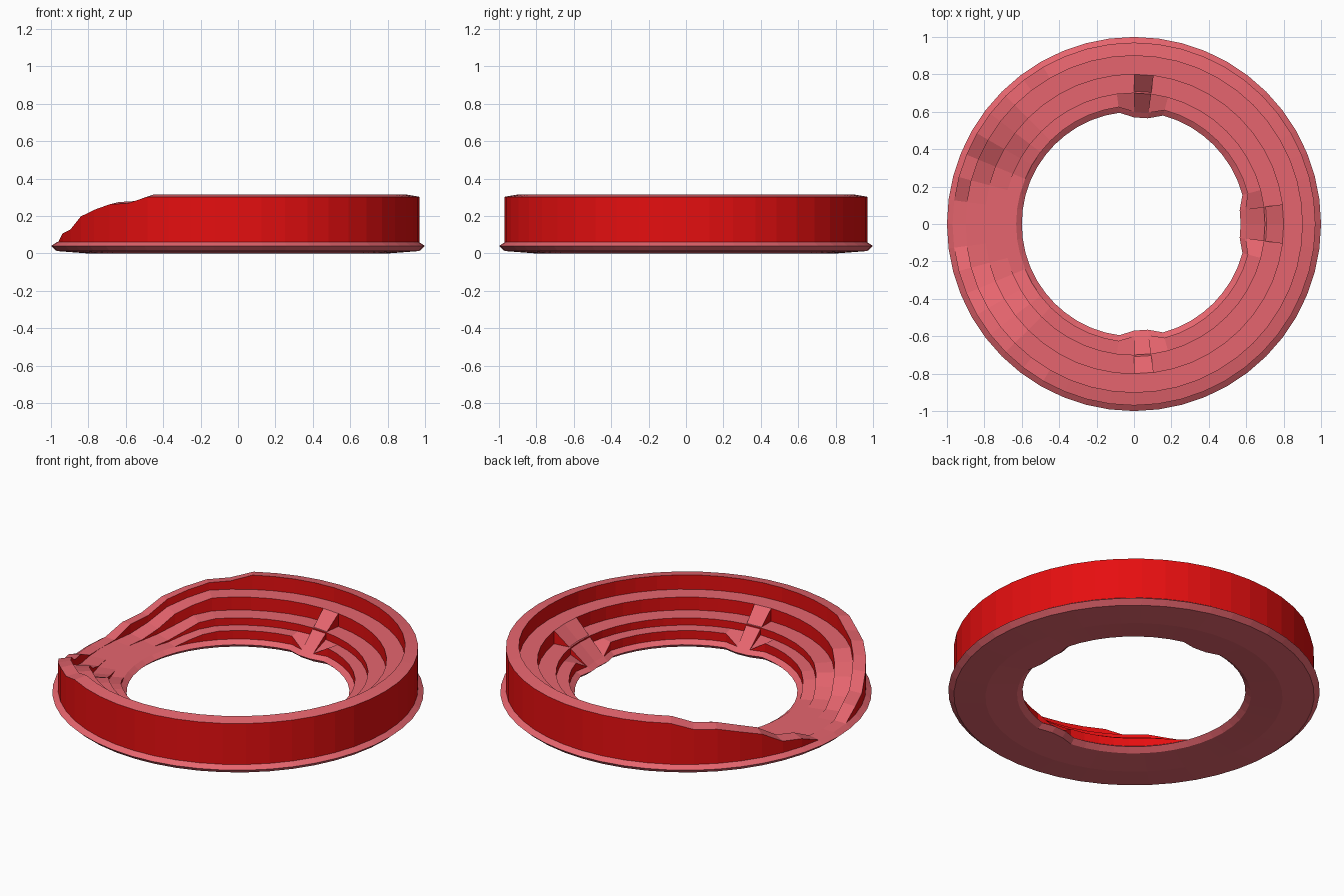
import bpy, bmesh, math

if "Cube" in bpy.data.objects:
    bpy.data.objects.remove(bpy.data.objects["Cube"])

SEG = 48
STEP = 2 * math.pi / SEG
FLOOR = 0.06

def material(name, color):
    m = bpy.data.materials.new(name)
    m.diffuse_color = (*color, 1)
    m.use_nodes = True
    m.node_tree.nodes["Principled BSDF"].inputs["Base Color"].default_value = m.diffuse_color
    return m

PINK = material("pink_stone", (0.79, 0.13, 0.156))
RED = material("red_wall", (0.79, 0.0045, 0.005))

def finish(bm, name):
    bmesh.ops.remove_doubles(bm, verts=bm.verts, dist=0.0005)
    bmesh.ops.recalc_face_normals(bm, faces=bm.faces)
    me = bpy.data.meshes.new(name)
    bm.to_mesh(me)
    bm.free()
    me.materials.append(PINK)
    me.materials.append(RED)
    ob = bpy.data.objects.new(name, me)
    bpy.context.collection.objects.link(ob)

def polar(r, i, z):
    return (r * math.cos(i * STEP), r * math.sin(i * STEP), z)

# Heights of rim and treads, by segments away from the collapsed side at -x
RIM = [0.06, 0.065, 0.12, 0.14, 0.21, 0.245, 0.275, 0.28, 0.315]
TREAD_1 = [0.06, 0.06, 0.065, 0.10, 0.165, 0.20, 0.23]
TREAD_2 = [0.06, 0.06, 0.06, 0.07, 0.10, 0.14, 0.153]
TREAD_3 = [0.06, 0.06, 0.06, 0.06, 0.08, 0.10, 0.11]

def height(table, i):
    d = abs(i - SEG // 2)
    return table[min(d, len(table) - 1)]

# Stairs as (first, last) segment; the inner lip bulges below them
STAIRS = {"back_stair": (11, 12), "right_stair": (-1, 1), "front_stair": (-12, -11)}
bulge = {i % SEG for a, b in STAIRS.values() for i in range(a, b + 1)}

def section(i):
    rim, a, b, c = (height(t, i) for t in (RIM, TREAD_1, TREAD_2, TREAD_3))
    s = 0.03 if i in bulge else 0
    return [(1.0, 0.04), (0.97, FLOOR), (0.97, max(FLOOR, rim - 0.012)), (0.9, rim),
            (0.9, a), (0.8, a), (0.8, b), (0.7, b), (0.7, c), (0.63 - s, c if not s else FLOOR),
            (0.63 - s, FLOOR), (0.6 - s, 0.04), (0.63 - s, 0.015), (0.8, 0.0), (0.97, 0.013)]

# Stepped ring: loft the cross-section round the circle
bm = bmesh.new()
rings = [[bm.verts.new(polar(r, i, z)) for r, z in section(i)] for i in range(SEG)]
n = len(rings[0])
for i in range(SEG):
    p, q = rings[i], rings[(i + 1) % SEG]
    for k in range(n):
        m = (k + 1) % n
        f = bm.faces.new((p[k], q[k], q[m], p[m]))
        f.material_index = 1 if k in (1, 3, 5, 7, 9) else 0   # risers and outer wall
finish(bm, "stepped_ring")

# Stair ramps: wedges running down from the top tread to the inner lip
for name, (a, b) in STAIRS.items():
    bm = bmesh.new()
    prof = [(0.8, 0.23), (0.6, FLOOR), (0.6, 0.045), (0.8, 0.045)]
    cols = [[bm.verts.new(polar(r, i, z)) for r, z in prof] for i in range(a, b + 1)]
    for p, q in zip(cols, cols[1:]):
        for k in range(4):
            m = (k + 1) % 4
            bm.faces.new((p[k], q[k], q[m], p[m]))
    for c in (cols[0], cols[-1]):
        bm.faces.new(c).material_index = 1
    finish(bm, name)
